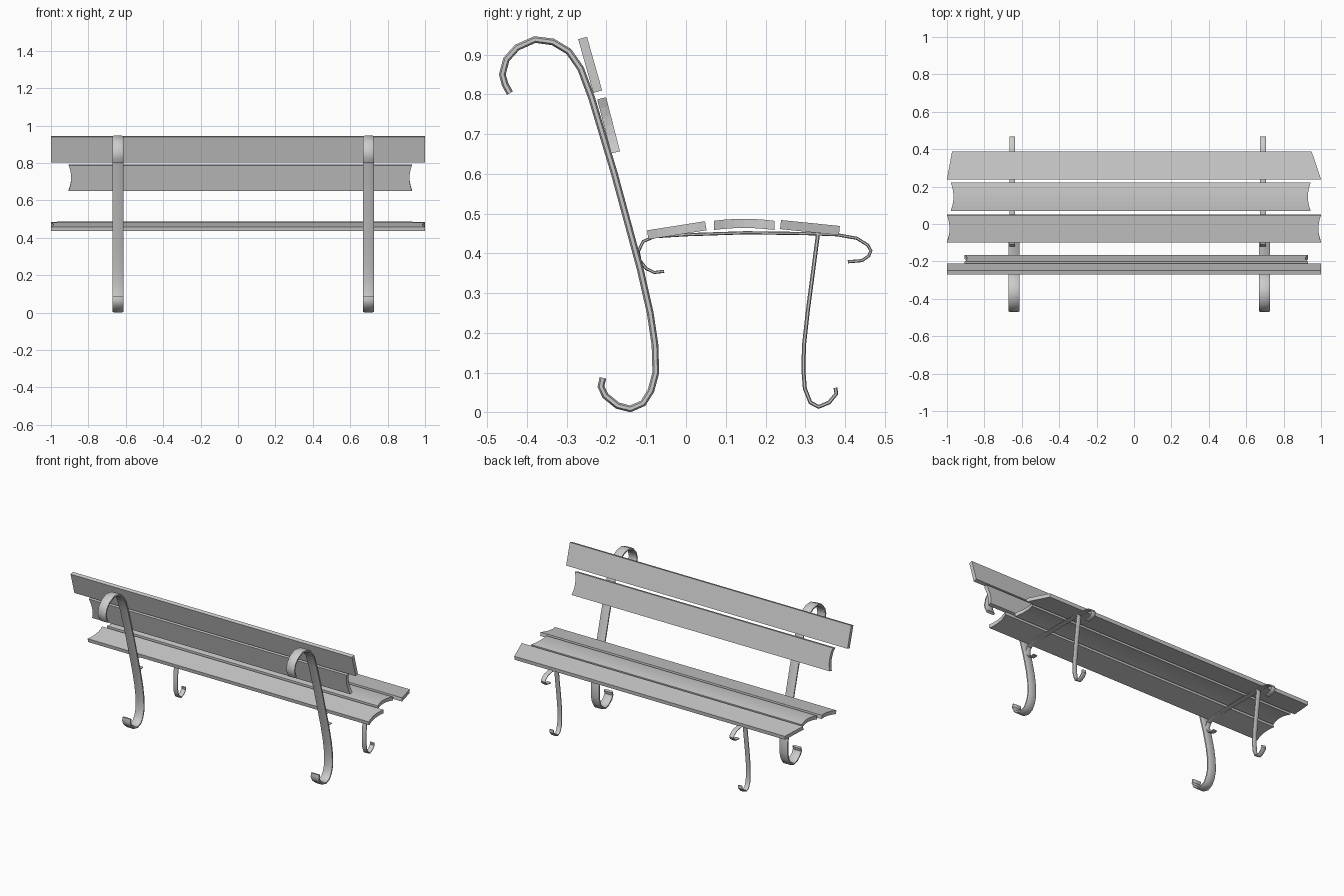
import bpy, bmesh
from mathutils import Vector

if "Cube" in bpy.data.objects:
    bpy.data.objects.remove(bpy.data.objects["Cube"])


def finish(name, bm, smooth=None):
    bmesh.ops.recalc_face_normals(bm, faces=bm.faces[:])
    me = bpy.data.meshes.new(name)
    bm.to_mesh(me)
    bm.free()
    ob = bpy.data.objects.new(name, me)
    bpy.context.collection.objects.link(ob)
    if smooth:
        bpy.ops.object.select_all(action='DESELECT')
        ob.select_set(True)
        bpy.context.view_layer.objects.active = ob
        bpy.ops.object.shade_smooth_by_angle(angle=smooth)
    return ob


def skin(bm, rings):
    """Join successive closed rings of points and cap both ends."""
    loops = [[bm.verts.new(p) for p in r] for r in rings]
    n = len(loops[0])
    for a, b in zip(loops, loops[1:]):
        for i in range(n):
            bm.faces.new((a[i], a[(i + 1) % n], b[(i + 1) % n], b[i]))
    bm.faces.new(loops[0])
    bm.faces.new(loops[-1])


def strap(name, path, x, half_w, half_t):
    """Sweep a flat, eased bar along a path in the YZ plane."""
    w, t = half_w, half_t
    section = [(-w, -t * .5), (-w * .75, -t), (w * .75, -t), (w, -t * .5),
               (w, t * .5), (w * .75, t), (-w * .75, t), (-w, t * .5)]
    pts = [Vector(p) for p in path]
    rings = []
    for i, p in enumerate(pts):
        d0 = (p - pts[max(i - 1, 0)]).normalized()
        d1 = (pts[min(i + 1, len(pts) - 1)] - p).normalized()
        d = (d0 + d1).normalized()
        n = Vector((-d.y, d.x))
        rings.append([(x + u, p.x + n.x * v, p.y + n.y * v) for u, v in section])
    bm = bmesh.new()
    skin(bm, rings)
    finish(name, bm, 0.6)


def plank(name, p, q, left, right, notch=0.0, bow=0.0, thick=0.023):
    """Board whose upper face runs p to q in YZ; left/right give end x at p and q."""
    p, q = Vector(p), Vector(q)
    d = (q - p).normalized()
    n = Vector((-d.y, d.x))
    steps = 6 if notch or bow else 1
    rings = []
    for i in range(steps + 1):
        f = i / steps
        arch = 4 * f * (1 - f)
        top = p.lerp(q, f) + n * bow * arch
        low = top - n * thick
        a = left[0] + (left[1] - left[0]) * f + notch * arch
        b = right[0] + (right[1] - right[0]) * f - notch * arch
        rings.append([(a, *top), (b, *top), (b, *low), (a, *low)])
    bm = bmesh.new()
    skin(bm, rings)
    finish(name, bm)


# Wooden boards of the seat and the backrest
plank("seat_board_rear", (-.098, .458), (.048, .481), (-1, -1), (1, 1), notch=.014)
plank("seat_board_middle", (.07, .482), (.222, .482), (-.98, -.98), (.945, .945),
      notch=.015, bow=.005)
plank("seat_board_front", (.239, .484), (.387, .469), (-1, -.973), (1, .95))
plank("back_board_upper", (-.249, .945), (-.211, .81), (-1, -1), (1, 1))
plank("back_board_lower", (-.201, .793), (-.166, .657), (-.905, -.905), (.93, .93),
      notch=.013)

# Scrolled iron frame, one set per side
post = [(-.443, .803), (-.455, .825), (-.462, .85), (-.452, .888), (-.425, .918),
        (-.38, .938), (-.335, .932), (-.295, .908), (-.265, .865), (-.237, .79),
        (-.18, .6), (-.115, .36), (-.09, .25), (-.078, .17), (-.076, .1), (-.088, .055),
        (-.108, .023), (-.14, .009), (-.172, .017), (-.203, .042), (-.214, .065),
        (-.209, .087)]
rail = [(-.055, .355), (-.08, .352), (-.1, .362), (-.116, .382), (-.12, .405),
        (-.108, .43), (-.08, .442), (0, .447), (.15, .452), (.3, .45), (.38, .447),
        (.43, .438), (.457, .421), (.465, .407), (.46, .394), (.443, .382), (.407, .379)]
leg = [(.332, .449), (.319, .35), (.307, .26), (.297, .17), (.295, .11), (.299, .06),
       (.313, .025), (.334, .014), (.36, .025), (.378, .047), (.376, .062)]

for side, x in (("left", -.642), ("right", .698)):
    strap("back_post_" + side, post, x, .029, .0085)
    strap("seat_rail_" + side, rail, x - .008, .015, .004)
    strap("front_leg_" + side, leg, x - .008, .015, .005)
